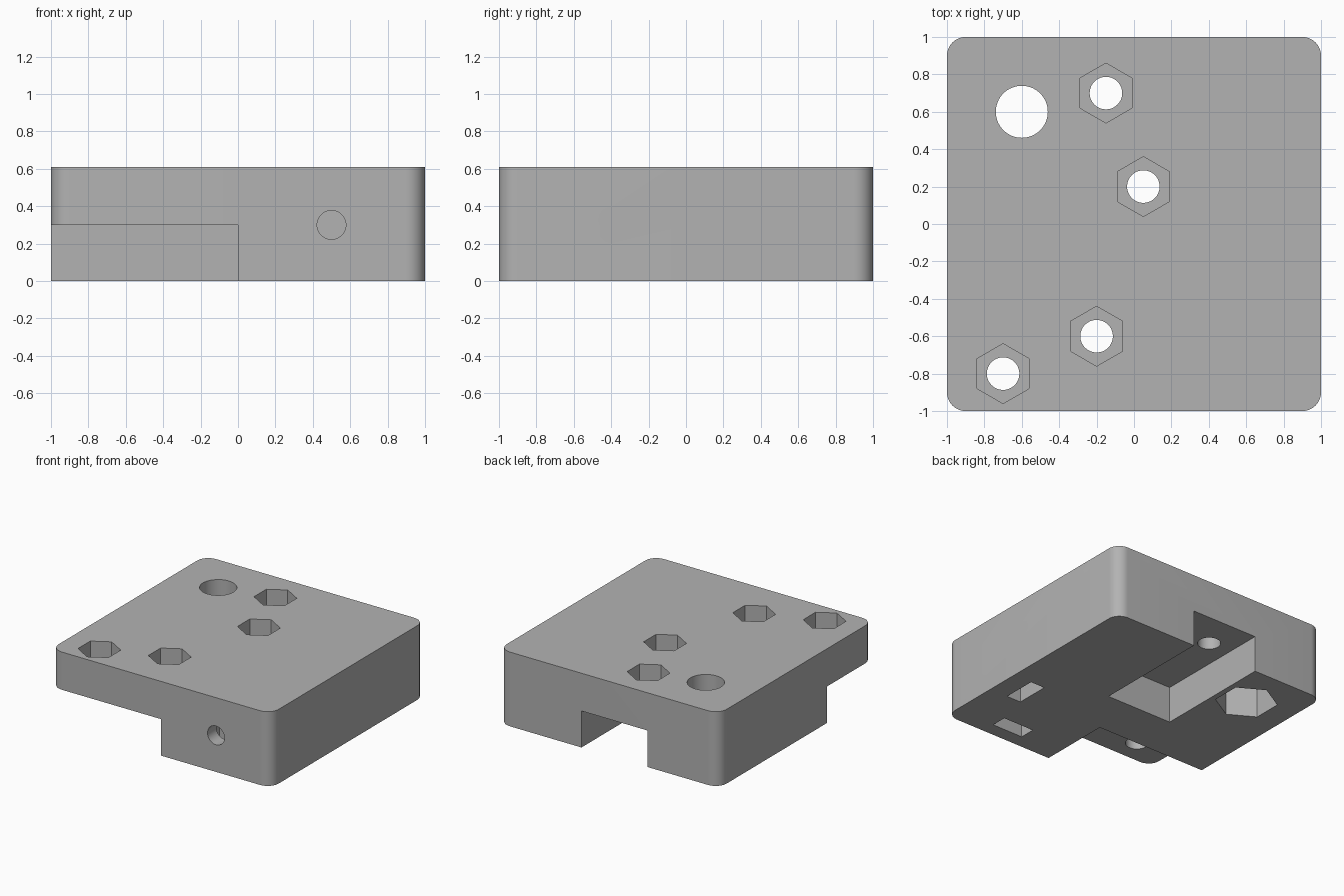
import bpy, bmesh, math
from mathutils import Matrix

old = bpy.data.objects.get("Cube")
if old:
    bpy.data.objects.remove(old, do_unlink=True)

HEIGHT = 0.61
NOTCH = 0.30       # ceiling of the underside notches
HOLE_Z = 0.30      # axis of the side holes

grey = bpy.data.materials.new("plain grey")
grey.use_nodes = True
COLOR = (0.45, 0.45, 0.45, 1)
grey.diffuse_color = COLOR
grey.node_tree.nodes["Principled BSDF"].inputs["Base Color"].default_value = COLOR


def make_object(name, bm):
    mesh = bpy.data.meshes.new(name)
    bmesh.ops.recalc_face_normals(bm, faces=bm.faces)
    bm.to_mesh(mesh)
    bm.free()
    mesh.materials.append(grey)
    obj = bpy.data.objects.new(name, mesh)
    bpy.context.collection.objects.link(obj)
    return obj


def box(name, x, y, z):
    bm = bmesh.new()
    bmesh.ops.create_cube(bm, size=1)
    for v in bm.verts:
        for i, (low, high) in enumerate((x, y, z)):
            v.co[i] = low if v.co[i] < 0 else high
    return make_object(name, bm)


def prism(name, sides, radius, x, y, low, high, axis="Z"):
    """Regular prism from low to high along an axis, through the point (x, y)."""
    bm = bmesh.new()
    bmesh.ops.create_cone(bm, cap_ends=True, segments=sides, radius1=radius,
                          radius2=radius, depth=high - low)
    # One corner of each hexagon points along y
    if max(v.co.y for v in bm.verts) < radius * 0.99:
        bm.transform(Matrix.Rotation(math.pi / sides, 4, "Z"))
    mid = (low + high) / 2
    if axis == "X":
        bm.transform(Matrix.Translation((mid, y, HOLE_Z)) @ Matrix.Rotation(math.pi / 2, 4, "Y"))
    elif axis == "Y":
        bm.transform(Matrix.Translation((x, mid, HOLE_Z)) @ Matrix.Rotation(math.pi / 2, 4, "X"))
    else:
        bm.transform(Matrix.Translation((x, y, mid)))
    return make_object(name, bm)


# Block with rounded upright corners
block = box("mounting_block", (-1, 1), (-1, 1), (0, HEIGHT))
bm = bmesh.new()
bm.from_mesh(block.data)
upright = [e for e in bm.edges if abs(e.verts[0].co.z - e.verts[1].co.z) > 0.1]
bmesh.ops.bevel(bm, geom=upright, offset=0.1, segments=10, profile=0.5, affect="EDGES")
bm.to_mesh(block.data)
bm.free()

# Underside notches: front corner and back channel
cutters = [
    box("front_notch", (-1.2, 0), (-1.2, -0.4), (-0.2, NOTCH)),
    box("back_notch", (-0.35, 0.25), (0, 1.2), (-0.2, NOTCH)),
]

# Bolt holes with hexagonal nut pockets in the top
for x, y in ((-0.7, -0.8), (-0.2, -0.6), (0.05, 0.2), (-0.15, 0.7)):
    cutters.append(prism("bolt_hole", 48, 0.087, x, y, -0.2, 0.8))
    cutters.append(prism("nut_pocket", 6, 0.16, x, y, 0.45, 0.8))

# Large round hole with a wide hexagonal pocket underneath
cutters.append(prism("large_hole", 64, 0.139, -0.6, 0.6, 0.3, 0.8))
cutters.append(prism("large_nut_pocket", 6, 0.236, -0.6, 0.6, -0.2, 0.48))

# Side holes, each crossed by a nut slot open underneath
cutters += [
    prism("front_hole", 48, 0.077, 0.5, 0, -1.2, -0.5, "Y"),
    prism("side_hole", 48, 0.077, 0, -0.35, 0.5, 1.2, "X"),
    box("front_nut_slot", (0.36, 0.64), (-0.885, -0.755), (-0.2, 0.45)),
    box("side_nut_slot", (0.705, 0.835), (-0.49, -0.21), (-0.2, 0.45)),
]

# Cut everything out of the block
bpy.context.view_layer.objects.active = block
for cutter in cutters:
    mod = block.modifiers.new(cutter.name, "BOOLEAN")
    mod.operation = "DIFFERENCE"
    mod.solver = "EXACT"
    mod.object = cutter
    bpy.ops.object.modifier_apply(modifier=mod.name)
    bpy.data.objects.remove(cutter, do_unlink=True)

bpy.ops.object.select_all(action="DESELECT")
block.select_set(True)
bpy.ops.object.shade_smooth_by_angle(angle=math.radians(30))
